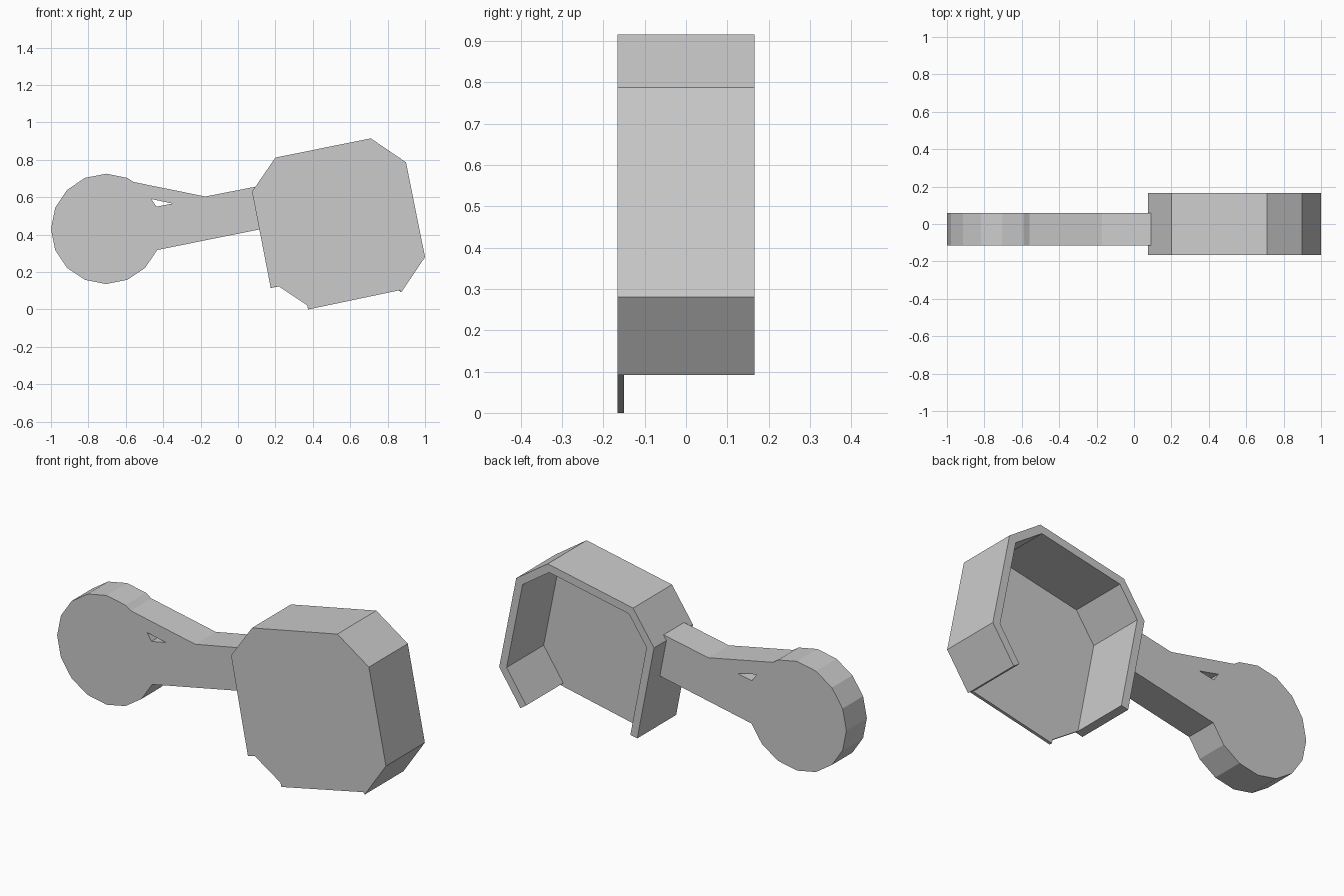
import bpy, bmesh, math
from mathutils import Vector

cube = bpy.data.objects.get("Cube")
if cube:
    bpy.data.objects.remove(cube, do_unlink=True)

grey = bpy.data.materials.new("plain grey")
grey.use_nodes = True
colour = (0.6, 0.6, 0.6, 1)
grey.diffuse_color = colour
grey.node_tree.nodes["Principled BSDF"].inputs["Base Color"].default_value = colour


def prism(name, outline, front, back):
    """Extrude an x-z outline from y = front to y = back."""
    bm = bmesh.new()
    face = bm.faces.new([bm.verts.new((x, front, z)) for x, z in outline])
    made = bmesh.ops.extrude_face_region(bm, geom=[face])["geom"]
    moved = [v for v in made if isinstance(v, bmesh.types.BMVert)]
    bmesh.ops.translate(bm, verts=moved, vec=(0, back - front, 0))
    bmesh.ops.recalc_face_normals(bm, faces=bm.faces)
    mesh = bpy.data.meshes.new(name)
    bm.to_mesh(mesh)
    bm.free()
    mesh.materials.append(grey)
    obj = bpy.data.objects.new(name, mesh)
    bpy.context.collection.objects.link(obj)
    return obj


def inner_line(path, thickness):
    """Offset an open clockwise path inwards with mitred corners."""
    pts = [Vector(p) for p in path]
    dirs = [(b - a).normalized() for a, b in zip(pts, pts[1:])]
    normals = [Vector((d.y, -d.x)) for d in dirs]
    result = []
    for i, p in enumerate(pts):
        n0 = normals[max(i - 1, 0)]
        n1 = normals[min(i, len(normals) - 1)]
        result.append(tuple(p + (n0 + n1) * thickness / (1 + n0.dot(n1))))
    return result


# Tray: front plate plus a rim that is open at the bottom
rim = [(0.175, 0.115), (0.075, 0.63), (0.2, 0.812), (0.71, 0.915),
       (0.898, 0.787), (1.0, 0.28), (0.873, 0.092)]
lower_edge = [(0.865, 0.103), (0.375, 0.0), (0.37, 0.022), (0.217, 0.124)]
prism("front_plate", rim + lower_edge, -0.166, -0.15)
prism("tray_rim", rim + inner_line(rim, 0.042)[::-1], -0.15, 0.166)

# Handle: round sixteen-sided head
sides = 16
disc = [(-0.705 + 0.295 * math.cos(math.tau * i / sides),
         0.431 + 0.295 * math.sin(math.tau * i / sides)) for i in range(sides)]
prism("handle_head", disc, -0.115, 0.06)

# Arm with a notch that leaves a small triangular gap beside the head
arm = [(-0.56, 0.682), (-0.175, 0.604), (0.092, 0.656), (0.125, 0.43),
       (-0.432, 0.318), (-0.6, 0.4), (-0.5, 0.535), (-0.435, 0.55),
       (-0.35, 0.566), (-0.46, 0.59), (-0.6, 0.62)]
prism("handle_arm", arm, -0.115, 0.06)
